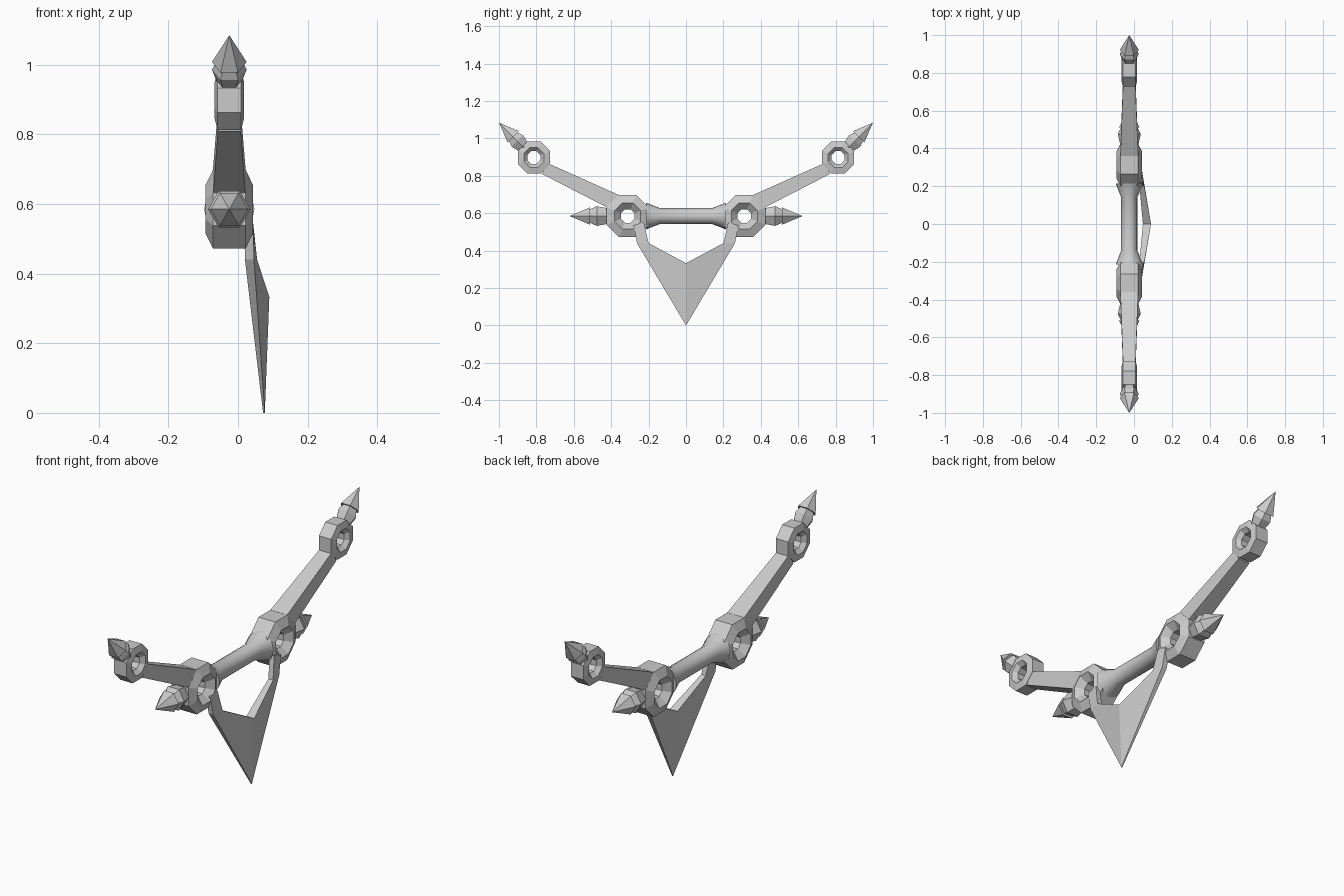
import bpy, bmesh
from math import pi, cos, sin, radians
from mathutils import Vector, Matrix

cube = bpy.data.objects.get("Cube")
if cube:
    bpy.data.objects.remove(cube, do_unlink=True)

CX = -0.025          # centre plane of the frame
HUB = (0.312, 0.585)  # y, z of the big ring
END = (0.813, 0.898)  # y, z of the arm ring

grey = bpy.data.materials.new("plain_grey")
grey.use_nodes = True
grey.diffuse_color = (0.6, 0.6, 0.6, 1)
grey.node_tree.nodes["Principled BSDF"].inputs["Base Color"].default_value = (0.6, 0.6, 0.6, 1)


def finish(name, bm, smooth=False):
    bmesh.ops.recalc_face_normals(bm, faces=bm.faces[:])
    mesh = bpy.data.meshes.new(name)
    bm.to_mesh(mesh)
    bm.free()
    mesh.materials.append(grey)
    obj = bpy.data.objects.new(name, mesh)
    bpy.context.collection.objects.link(obj)
    if smooth:
        bpy.ops.object.select_all(action='DESELECT')
        obj.select_set(True)
        bpy.context.view_layer.objects.active = obj
        bpy.ops.object.shade_smooth_by_angle(angle=radians(35))
    return obj


def mirrored(obj):
    """Mirror across the y = 0 plane."""
    mod = obj.modifiers.new("mirror", 'MIRROR')
    mod.use_axis = (False, True, False)
    return obj


def loft(bm, loops, closed=False):
    """Skin vertex loops, capping both ends unless the loft closes on itself."""
    rings = [[bm.verts.new(p) for p in loop] for loop in loops]
    n = len(rings[0])
    pairs = list(zip(rings, rings[1:]))
    if closed:
        pairs.append((rings[-1], rings[0]))
    else:
        bm.faces.new(rings[0])
        bm.faces.new(rings[-1])
    for a, b in pairs:
        for i in range(n):
            j = (i + 1) % n
            bm.faces.new((a[i], a[j], b[j], b[i]))


def eyelet(name, centre, section):
    """Octagonal ring about x; section holds (apothem, half depth) pairs."""
    y, z = centre
    outline = [(r, -h) for r, h in section] + [(r, h) for r, h in reversed(section)]
    loops = []
    for r, x in outline:
        r /= cos(pi / 8)
        loops.append([(CX + x, y + r * cos((k + .5) * pi / 4), z + r * sin((k + .5) * pi / 4))
                      for k in range(8)])
    bm = bmesh.new()
    loft(bm, loops, closed=True)
    return mirrored(finish(name, bm))


def turned(bm, centre, angle, profile, sides):
    """Turn (distance, radius) pairs about an axis tilted up from +y."""
    y, z = centre
    place = Matrix.Translation((CX, y, z)) @ Matrix.Rotation(angle, 4, 'X')
    loft(bm, [[place @ Vector((r * cos(k * 2 * pi / sides), d, r * sin(k * 2 * pi / sides)))
               for k in range(sides)] for d, r in profile])


def finial(name, centre, angle, collar, spike):
    bm = bmesh.new()
    turned(bm, centre, angle, collar, 6)
    turned(bm, centre, angle, spike, 6)
    return mirrored(finish(name, bm))


# Pierced rings
eyelet("hub_ring", HUB, [(0.036, 0.035), (0.070, 0.068), (0.113, 0.047)])
eyelet("arm_ring", END, [(0.034, 0.022), (0.053, 0.042), (0.086, 0.034)])

# Collars and spikes
finial("side_spike", HUB, 0, [(0.09, 0.044), (0.165, 0.061), (0.205, 0.040)],
       [(0.20, 0.054), (0.31, 0.0005)])
finial("arm_spike", END, pi / 4, [(0.075, 0.036), (0.125, 0.050), (0.16, 0.035)],
       [(0.155, 0.050), (0.263, 0.0005)])

# Crossbar with flared ends
bm = bmesh.new()
turned(bm, (0, HUB[1]), 0, [(-0.215, 0.072), (-0.14, 0.043), (0.14, 0.043), (0.215, 0.072)], 16)
finish("crossbar", bm, smooth=True)


# Tapered arms from hub to arm ring
def arm_end(top, bottom, half):
    return [(CX - half, *top), (CX + half, *top), (CX + half, *bottom), (CX - half, *bottom)]


bm = bmesh.new()
loft(bm, [arm_end((0.36, 0.698), (0.40, 0.62), 0.047),
          arm_end((0.74, 0.868), (0.77, 0.81), 0.033)])
mirrored(finish("arm", bm))


# Hanging pointed plate with straps up to the hubs
def plate_edge(outer, inner, z_out, z_in, x_out, x_in, thick):
    return [(x_out - thick, outer, z_out), (x_out, outer, z_out),
            (x_in, inner, z_in), (x_in - thick, inner, z_in)]


bm = bmesh.new()
loft(bm, [plate_edge(0.28, 0.225, 0.535, 0.55, 0.043, 0.043, 0.025),
          plate_edge(0.262, 0.20, 0.44, 0.44, 0.046, 0.055, 0.026),
          plate_edge(0, 0, 0, 0.333, 0.077, 0.09, 0.005)])
# Thicken the plate's upper middle edge
for v in bm.verts:
    if abs(v.co.y) < 0.001 and v.co.z > 0.3 and v.co.x < 0.088:
        v.co.x = 0.047
mirrored(finish("hanging_plate", bm))
